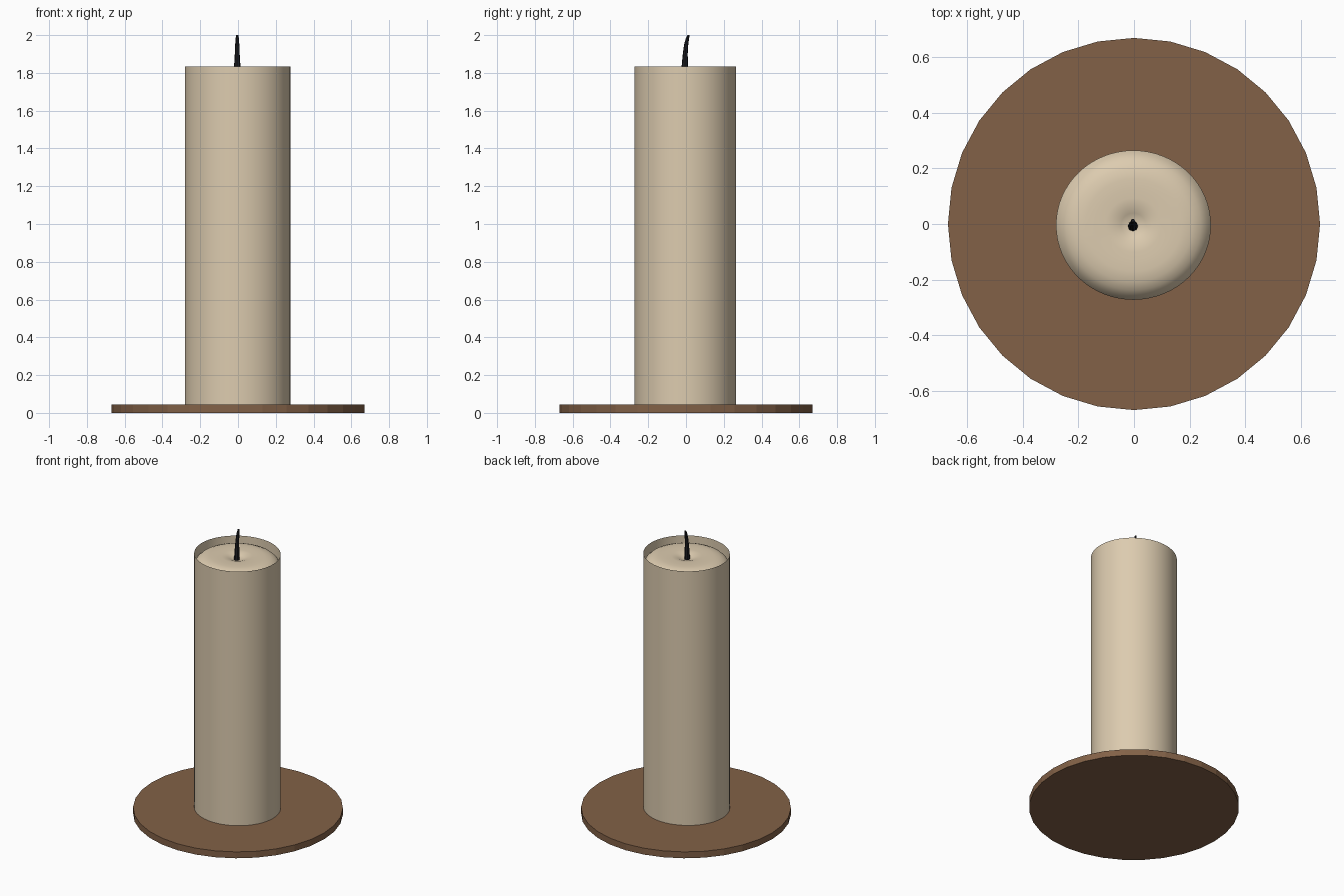
import bpy, math

if "Cube" in bpy.data.objects:
    bpy.data.objects.remove(bpy.data.objects["Cube"])


def material(name, rgb):
    m = bpy.data.materials.new(name)
    m.diffuse_color = (*rgb, 1)
    m.use_nodes = True
    m.node_tree.nodes["Principled BSDF"].inputs["Base Color"].default_value = m.diffuse_color
    return m


WAX = material("cream wax", (0.72, 0.60, 0.43))
WOOD = material("brown wood", (0.225, 0.120, 0.063))
BLACK = material("charred black", (0.012, 0.012, 0.015))


def rings(name, sections, sides, mat, cap_start=False, cap_end=False, smooth=35):
    """Skin through elliptical rings: (x, y, z, radius_x, radius_y)."""
    verts, faces = [], []
    for x, y, z, rx, ry in sections:
        for i in range(sides):
            a = 2 * math.pi * i / sides
            verts.append((x + rx * math.cos(a), y + ry * math.sin(a), z))
    for s in range(len(sections) - 1):
        for i in range(sides):
            j = (i + 1) % sides
            a, b = s * sides, (s + 1) * sides
            faces.append((a + i, a + j, b + j, b + i))
    if cap_start:
        faces.append(tuple(reversed(range(sides))))
    if cap_end:
        k = (len(sections) - 1) * sides
        faces.append(tuple(range(k, k + sides)))
    me = bpy.data.meshes.new(name)
    me.from_pydata(verts, [], faces)
    me.materials.append(mat)
    ob = bpy.data.objects.new(name, me)
    bpy.context.collection.objects.link(ob)
    if smooth:
        bpy.ops.object.select_all(action='DESELECT')
        ob.select_set(True)
        bpy.context.view_layer.objects.active = ob
        bpy.ops.object.shade_smooth_by_angle(angle=math.radians(smooth))
    return ob


# Flat round base plate
rings("base_plate", [(0, 0, 0, 0.67, 0.67), (0, 0, 0.045, 0.67, 0.67)],
      32, WOOD, True, True, smooth=0)

# Thin outer wall of the candle, slightly oval
CX, CY, RX, RY = -0.002, -0.004, 0.279, 0.269
rings("candle_wall", [(CX, CY, 0.045, RX, RY), (CX, CY, 1.835, RX, RY)], 64, WAX)

# Rounded wax surface inside the rim, dipping around the wick
profile = [(1.0, 1.755), (0.95, 1.780), (0.87, 1.800), (0.76, 1.813),
           (0.62, 1.818), (0.48, 1.817), (0.36, 1.817), (0.25, 1.814),
           (0.16, 1.804), (0.08, 1.795)]
rings("wax_top", [(CX, CY, z, RX * r, RY * r) for r, z in profile],
      64, WAX, cap_end=True, smooth=60)

# Tapered wick leaning to the back
path = [(-0.008, 1.78, 0.019), (-0.006, 1.85, 0.016), (-0.004, 1.90, 0.013),
        (0.001, 1.95, 0.011), (0.007, 1.98, 0.009), (0.013, 2.0, 0.006)]
rings("wick", [(-0.004, y, z, r, r) for y, z, r in path], 8, BLACK, True, True)
